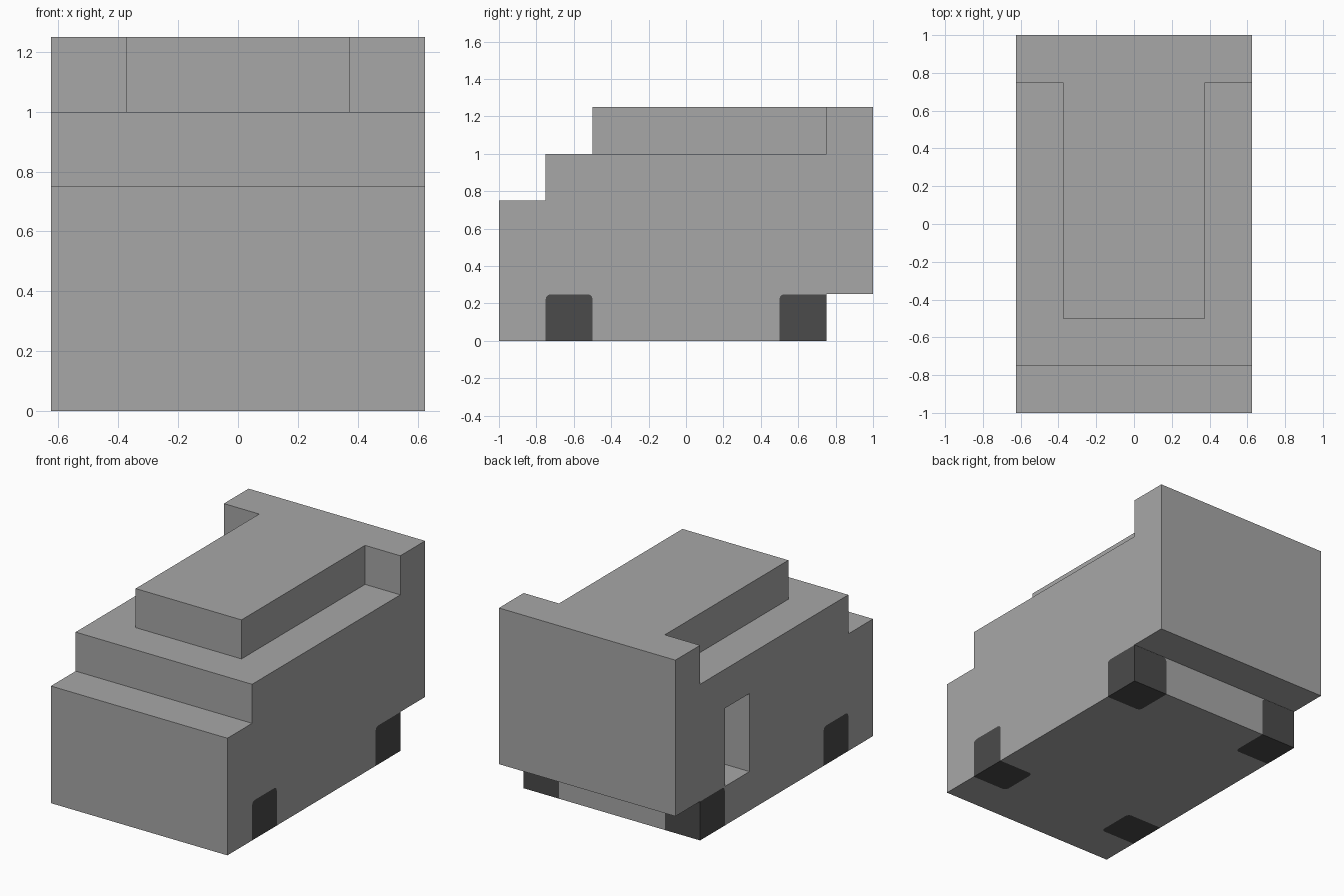
import bpy, bmesh

if "Cube" in bpy.data.objects:
    bpy.data.objects.remove(bpy.data.objects["Cube"], do_unlink=True)

WIDTH = 1.25


def material(name, value):
    mat = bpy.data.materials.new(name)
    mat.use_nodes = True
    colour = (value, value, value, 1)
    mat.diffuse_color = colour
    mat.node_tree.nodes["Principled BSDF"].inputs["Base Color"].default_value = colour
    return mat


def add_object(name, bm, mat):
    bmesh.ops.recalc_face_normals(bm, faces=bm.faces)
    mesh = bpy.data.meshes.new(name)
    bm.to_mesh(mesh)
    bm.free()
    mesh.materials.append(mat)
    obj = bpy.data.objects.new(name, mesh)
    bpy.context.collection.objects.link(obj)
    return obj


def block(name, low, high, mat, rounding=0):
    bm = bmesh.new()
    bmesh.ops.create_cube(bm, size=1)
    for v in bm.verts:
        v.co = [(a + b) / 2 + c * (b - a) for a, b, c in zip(low, high, v.co)]
    if rounding:
        bmesh.ops.bevel(bm, geom=bm.edges[:], offset=rounding, segments=3,
                        profile=0.5, affect='EDGES')
    return add_object(name, bm, mat)


def combine(target, tool, operation, remove=True):
    mod = target.modifiers.new("combine", 'BOOLEAN')
    mod.operation = operation
    mod.solver = 'EXACT'
    mod.object = tool
    bpy.context.view_layer.update()
    with bpy.context.temp_override(object=target, active_object=target):
        bpy.ops.object.modifier_apply(modifier=mod.name)
    if remove:
        bpy.data.objects.remove(tool, do_unlink=True)


grey = material("body grey", 0.39)
dark = material("wheel dark grey", 0.069)

# Body: stepped side profile extruded across the width
profile = [(-1, 0), (.75, 0), (.75, .25), (1, .25), (1, 1.25),
           (.75, 1.25), (.75, 1), (-.75, 1), (-.75, .75), (-1, .75)]
bm = bmesh.new()
side = bm.faces.new([bm.verts.new((-WIDTH / 2, y, z)) for y, z in profile])
extruded = bmesh.ops.extrude_face_region(bm, geom=[side])["geom"]
bmesh.ops.translate(bm, vec=(WIDTH, 0, 0),
                    verts=[g for g in extruded if isinstance(g, bmesh.types.BMVert)])
body = add_object("body", bm, grey)

# Raised roof, joined to the rear bar
roof = block("roof", (-.375, -.5, .9), (.375, .85, 1.25), grey)
combine(body, roof, 'UNION')

# Door recess on one side only
door = block("door_cutter", (-.8, .25, .25), (-.375, .5, .75), grey)
combine(body, door, 'DIFFERENCE')

# Wheels: inset flush into the body corners
for x_name, sx in (("left", 1), ("right", -1)):
    for y_name, y0, y1 in (("front", -.75, -.5), ("rear", .5, .9)):
        xs = sorted((sx * .375, sx * .8))
        wheel = block(f"{y_name}_{x_name}_wheel", (xs[0], y0, -.2),
                      (xs[1], y1, .249), dark, rounding=.025)
        cutter = wheel.copy()
        cutter.data = wheel.data.copy()
        cutter.data.materials.clear()
        cutter.data.materials.append(grey)
        bpy.context.collection.objects.link(cutter)
        combine(wheel, body, 'INTERSECT', remove=False)
        combine(body, cutter, 'DIFFERENCE')
        # Keep the wheel a single colour
        wheel.data.materials.clear()
        wheel.data.materials.append(dark)
        for face in wheel.data.polygons:
            face.material_index = 0
